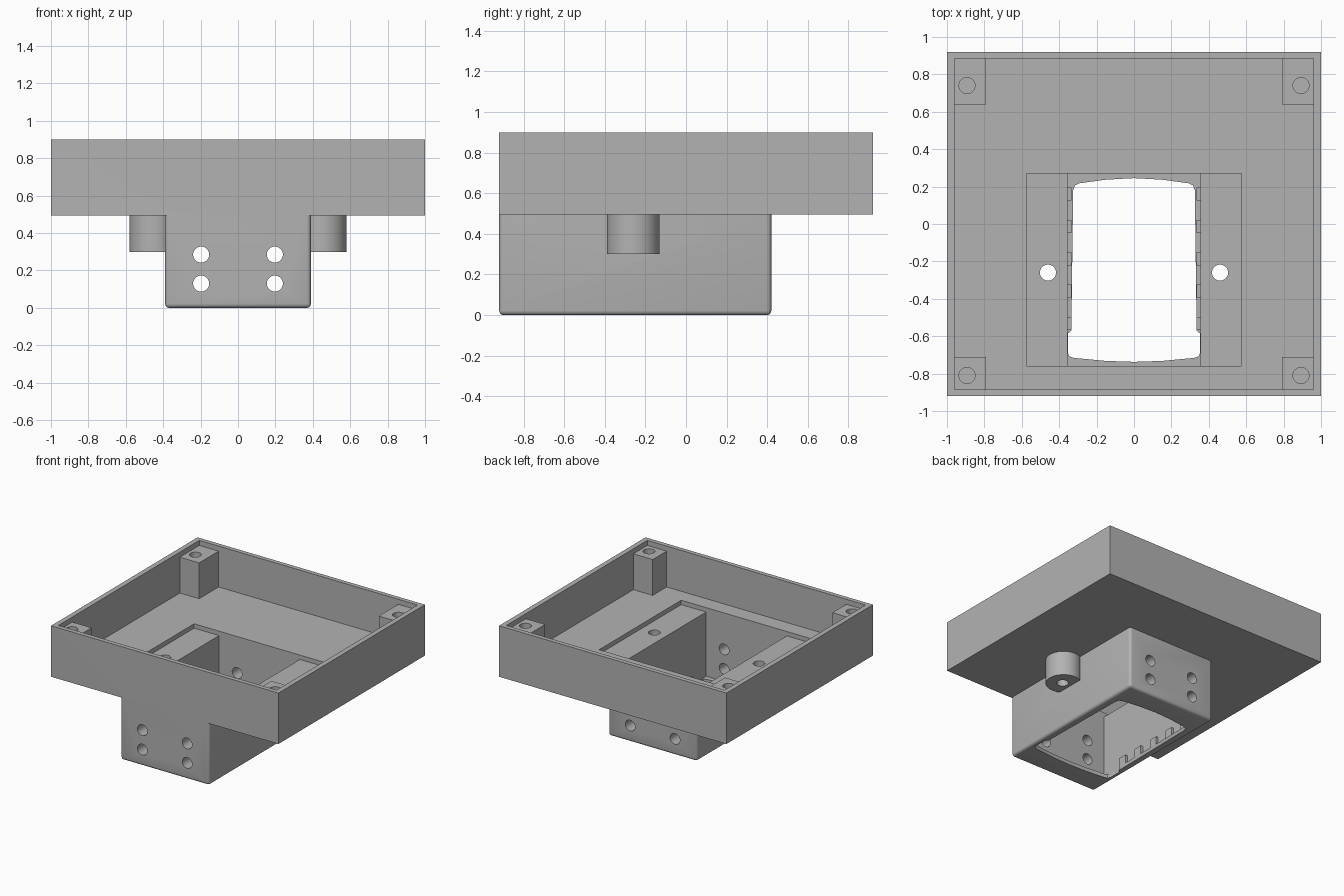
import bpy, bmesh
from math import radians
from mathutils import Matrix, Vector

cube = bpy.data.objects.get("Cube")
if cube:
    bpy.data.objects.remove(cube, do_unlink=True)

grey = bpy.data.materials.new("light_grey")
grey.use_nodes = True
colour = (0.45, 0.45, 0.45, 1)
grey.diffuse_color = colour
grey.node_tree.nodes["Principled BSDF"].inputs["Base Color"].default_value = colour


def finish(name, bm):
    bmesh.ops.recalc_face_normals(bm, faces=bm.faces)
    mesh = bpy.data.meshes.new(name)
    bm.to_mesh(mesh)
    bm.free()
    mesh.materials.append(grey)
    ob = bpy.data.objects.new(name, mesh)
    bpy.context.collection.objects.link(ob)
    return ob


def box(name, lo, hi, bevel=0):
    """Box between two corners, optionally rounded on all but its top edges."""
    bm = bmesh.new()
    lo, hi = Vector(lo), Vector(hi)
    bmesh.ops.create_cube(bm, size=1)
    for v in bm.verts:
        v.co = (lo + hi) / 2 + v.co * (hi - lo)
    if bevel:
        edges = [e for e in bm.edges if min(v.co.z for v in e.verts) < hi.z - 0.01]
        bmesh.ops.bevel(bm, geom=edges, offset=bevel, segments=4,
                        profile=0.5, affect='EDGES')
    return finish(name, bm)


def cylinder(name, centre, radius, depth, along_y=False, sides=32):
    bm = bmesh.new()
    turn = Matrix.Rotation(radians(90), 4, 'X') if along_y else Matrix()
    bmesh.ops.create_cone(bm, cap_ends=True, segments=sides, radius1=radius,
                          radius2=radius, depth=depth,
                          matrix=Matrix.Translation(centre) @ turn)
    return finish(name, bm)


def prism(name, points, z0, z1):
    bm = bmesh.new()
    face = bm.faces.new([bm.verts.new((x, y, z0)) for x, y in points])
    ext = bmesh.ops.extrude_face_region(bm, geom=[face])["geom"]
    top = [v for v in ext if isinstance(v, bmesh.types.BMVert)]
    bmesh.ops.translate(bm, verts=top, vec=(0, 0, z1 - z0))
    return finish(name, bm)


def combine(target, others, operation):
    """Apply a boolean with each tool, then remove the tools."""
    for tool in others:
        mod = target.modifiers.new("cut", 'BOOLEAN')
        mod.operation, mod.solver, mod.object = operation, 'EXACT', tool
        graph = bpy.context.evaluated_depsgraph_get()
        mesh = bpy.data.meshes.new_from_object(target.evaluated_get(graph))
        target.modifiers.clear()
        target.data = mesh
        bpy.data.objects.remove(tool, do_unlink=True)


def smooth(ob):
    bpy.ops.object.select_all(action='DESELECT')
    ob.select_set(True)
    bpy.context.view_layer.objects.active = ob
    bpy.ops.object.shade_smooth_by_angle(angle=radians(30))


# Tray, grip sleeve and the two screw bosses become one housing
housing = box("housing", (-1, -0.92, 0.495), (1, 0.92, 0.9))
combine(housing, [box("sleeve", (-0.39, -0.92, 0), (0.39, 0.42, 0.52), 0.022)]
        + [cylinder("boss", (s * 0.45, -0.26, 0.41), 0.13, 0.22, sides=48)
           for s in (-1, 1)], 'UNION')

# Tray cavity, shallow recess, well and the barrel-shaped floor opening
half = [(0, 0.245), (0.15, 0.237), (0.29, 0.218), (0.315, 0.207), (0.325, 0.18),
        (0.335, -0.57), (0.353, -0.585), (0.353, -0.69), (0.345, -0.708),
        (0.32, -0.716), (0.15, -0.732), (0, -0.737)]
outline = half + [(-x, y) for x, y in half[-2:0:-1]]
cutters = [
    box("cavity", (-0.96, -0.885, 0.575), (0.96, 0.885, 1)),
    box("recess", (-0.575, -0.76, 0.54), (0.575, 0.27, 0.7)),
    box("well", (-0.355, -0.76, 0.03), (0.355, 0.27, 0.7)),
    prism("opening", outline, -0.1, 0.1),
]
# Screw holes through the bosses and the sleeve's front and back walls
for s in (-1, 1):
    cutters.append(cylinder("boss_hole", (s * 0.46, -0.26, 0.45), 0.043, 0.5))
    for z in (0.13, 0.285):
        cutters.append(cylinder("wall_hole", (s * 0.197, -0.25, z), 0.043, 1.6, True))
combine(housing, cutters, 'DIFFERENCE')
smooth(housing)

# Corner posts with blind screw holes
for side, s in (("left", 1), ("right", -1)):
    for end, y0, y1, hole_y in (("front", -0.89, -0.71, -0.81), ("back", 0.64, 0.89, 0.74)):
        xs = sorted((s * 0.79, s * 0.965))
        post = box(f"{end}_{side}_post", (xs[0], y0, 0.57), (xs[1], y1, 0.86))
        combine(post, [cylinder("post_hole", (s * 0.893, hole_y, 0.8), 0.043, 0.4)],
                'DIFFERENCE')
        smooth(post)

    # Small grip ribs along the foot of the well
    for i in range(5):
        y = 0.16 - i * 0.173
        xs = sorted((s * 0.335, s * 0.36))
        box(f"{side}_rib_{i + 1}", (xs[0], y - 0.035, 0.01), (xs[1], y + 0.035, 0.1))
